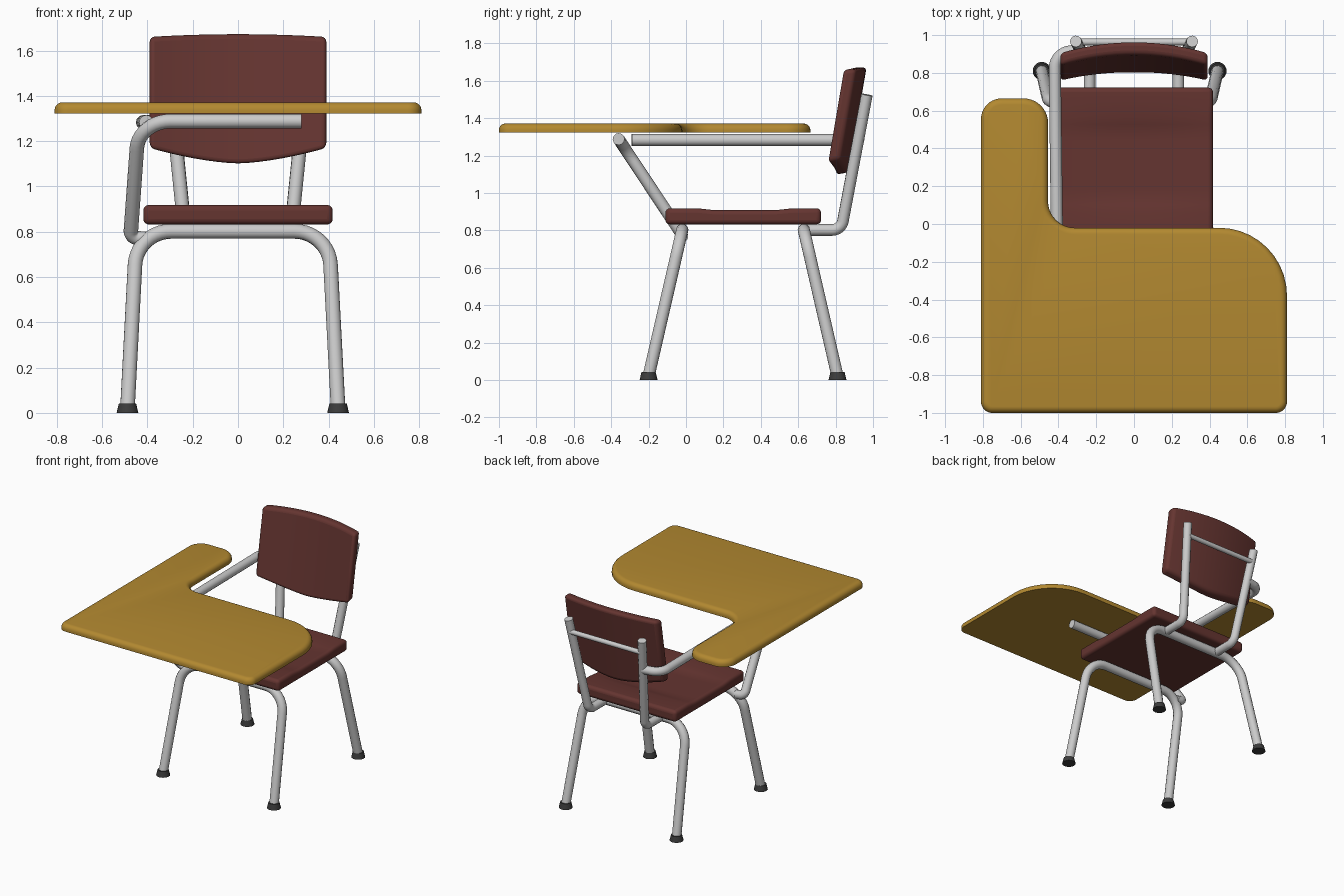
import bpy, bmesh, math
from mathutils import Vector

if "Cube" in bpy.data.objects:
    bpy.data.objects.remove(bpy.data.objects["Cube"])


def material(name, rgb):
    m = bpy.data.materials.new(name)
    m.diffuse_color = (*rgb, 1)
    m.use_nodes = True
    m.node_tree.nodes["Principled BSDF"].inputs["Base Color"].default_value = m.diffuse_color
    return m


MAROON = material("maroon_plastic", (0.13, 0.035, 0.03))
WOOD = material("golden_wood", (0.45, 0.25, 0.03))
RUBBER = material("dark_rubber", (0.045, 0.045, 0.045))


def smooth(ob, angle=35):
    bpy.ops.object.select_all(action='DESELECT')
    ob.select_set(True)
    bpy.context.view_layer.objects.active = ob
    bpy.ops.object.shade_smooth_by_angle(angle=math.radians(angle))


def link(name, data, mat=None):
    ob = bpy.data.objects.new(name, data)
    bpy.context.collection.objects.link(ob)
    if mat:
        data.materials.append(mat)
    return ob


def fillet(points, closed=False, steps=10):
    """Replace each (x, y, z, radius) corner by an arc."""
    out, n = [], len(points)
    for i, (x, y, z, r) in enumerate(points):
        p = Vector((x, y, z))
        if r == 0 or (not closed and i in (0, n - 1)):
            out.append(p)
            continue
        a = (Vector(points[i - 1][:3]) - p).normalized()
        b = (Vector(points[(i + 1) % n][:3]) - p).normalized()
        half = a.angle(b) / 2
        t = r / math.tan(half)
        c = p + (a + b).normalized() * (r / math.sin(half))
        v1, v2 = p + a * t - c, p + b * t - c
        out += [c + v1.normalized().slerp(v2.normalized(), k / steps) * r
                for k in range(steps + 1)]
    return out


def tube(name, points, radius):
    cu = bpy.data.curves.new(name, 'CURVE')
    cu.dimensions = '3D'
    cu.bevel_depth = radius
    cu.bevel_resolution = 4
    cu.use_fill_caps = True
    pts = fillet(points)
    sp = cu.splines.new('POLY')
    sp.points.add(len(pts) - 1)
    for q, p in zip(sp.points, pts):
        q.co = (*p, 1)
    ob = link(name, cu)
    bpy.ops.object.select_all(action='DESELECT')
    ob.select_set(True)
    bpy.context.view_layer.objects.active = ob
    bpy.ops.object.convert(target='MESH')
    smooth(bpy.context.object)


def loft(name, rings, mat, bevel):
    """Skin closed rings of points, cap the ends and round the rim."""
    bm = bmesh.new()
    vs = [[bm.verts.new(p) for p in r] for r in rings]
    n = len(vs[0])
    for r, s in zip(vs, vs[1:]):
        for j in range(n):
            k = (j + 1) % n
            bm.faces.new((r[j], r[k], s[k], s[j]))
    bm.faces.new(vs[0])
    bm.faces.new(vs[-1])
    bmesh.ops.recalc_face_normals(bm, faces=bm.faces)
    me = bpy.data.meshes.new(name)
    bm.to_mesh(me)
    bm.free()
    ob = link(name, me, mat)
    mod = ob.modifiers.new("rounded_rim", 'BEVEL')
    mod.width, mod.segments = bevel, 4
    mod.angle_limit = math.radians(50)
    smooth(ob, 40)


# Desk top: filleted outline, extruded, with the upper rim rounded
outline = fillet([(-0.81, -1, 1.322, 0.06), (0.81, -1, 1.322, 0.06),
                  (0.81, -0.02, 1.322, 0.36), (-0.455, -0.02, 1.322, 0.14),
                  (-0.455, 0.665, 1.322, 0.13), (-0.81, 0.665, 1.322, 0.11)], True)
bm = bmesh.new()
base = bm.faces.new([bm.verts.new(p) for p in outline])
top = bmesh.ops.extrude_face_region(bm, geom=[base])["geom"]
bmesh.ops.translate(bm, vec=(0, 0, 0.049),
                    verts=[g for g in top if isinstance(g, bmesh.types.BMVert)])
bmesh.ops.recalc_face_normals(bm, faces=bm.faces)
rim = [e for e in bm.edges if all(v.co.z > 1.36 for v in e.verts)]
bmesh.ops.bevel(bm, geom=rim, offset=0.034, segments=5, profile=0.5, affect='EDGES')
desk_mesh = bpy.data.meshes.new("desk_top")
bm.to_mesh(desk_mesh)
bm.free()
smooth(link("desk_top", desk_mesh, WOOD))

# Seat: shallow dish between a front and a back lip
rings = []
for i in range(13):
    u = i / 6 - 1
    x = 0.418 * u
    ring = [(x, -0.11, 0.832), (x, 0.722, 0.832), (x, 0.722, 0.918)]
    for k in range(13):
        f = k / 12
        dip = (0.008 + 0.012 * (1 - u * u)) * min(1, math.sin(math.pi * f) * 2)
        ring.append((x, 0.57 - 0.51 * f, 0.918 - dip))
    rings.append(ring + [(x, -0.11, 0.918)])
loft("seat", rings, MAROON, 0.024)

# Backrest: leaning, curved panel with a bowed lower edge
rings = []
for i in range(17):
    u = i / 8 - 1
    bow = 0.055 * (1 - u * u)
    low, high = 1.098 + 0.068 * abs(u) ** 1.6, 1.672 - 0.012 * u * u
    lean = lambda z, d: (0.39 * u, 0.745 + bow + d + 0.17 * (z - 1.1), z)
    rings.append([lean(low, 0), lean(low + 0.012, 0.068),
                  lean(high, 0.068), lean(high, 0)])
loft("backrest", rings, MAROON, 0.022)

# Leg arches and rubber feet
CX = -0.023
for name, foot_y, top_y in (("front", -0.2, -0.02), ("rear", 0.81, 0.63)):
    tube(name + "_leg_arch",
         [(CX - 0.465, foot_y, 0.02, 0), (CX - 0.424, top_y, 0.802, 0.16),
          (CX + 0.424, top_y, 0.802, 0.16), (CX + 0.465, foot_y, 0.02, 0)], 0.033)
    for side, s in (("left", -1), ("right", 1)):
        bpy.ops.mesh.primitive_cone_add(vertices=24, radius1=0.048, radius2=0.038,
                                        depth=0.042,
                                        location=(CX + s * 0.465, foot_y, 0.021))
        foot = bpy.context.object
        foot.name = f"{name}_{side}_foot"
        foot.data.materials.append(RUBBER)
        smooth(foot)

# Backrest posts and the bar between them
for side, s in (("left", -1), ("right", 1)):
    tube(side + "_back_post",
         [(s * 0.235, 0.63, 0.802, 0), (s * 0.235, 0.83, 0.802, 0.06),
          (s * 0.308, 0.967, 1.525, 0)], 0.031)
tube("back_crossbar", [(-0.295, 0.963, 1.43, 0), (0.295, 0.963, 1.43, 0)], 0.018)

# Arm rail from the left post, running under the desk
tube("arm_rail", [(-0.285, 0.922, 1.283, 0), (-0.42, 0.90, 1.283, 0.09),
                  (-0.405, -0.29, 1.283, 0)], 0.032)

# Desk support: across under the desk, then down to the front leg
tube("desk_support", [(0.28, -0.36, 1.288, 0), (-0.438, -0.36, 1.288, 0.15),
                      (-0.475, -0.02, 0.775, 0.035), (-0.41, -0.02, 0.768, 0)], 0.032)
